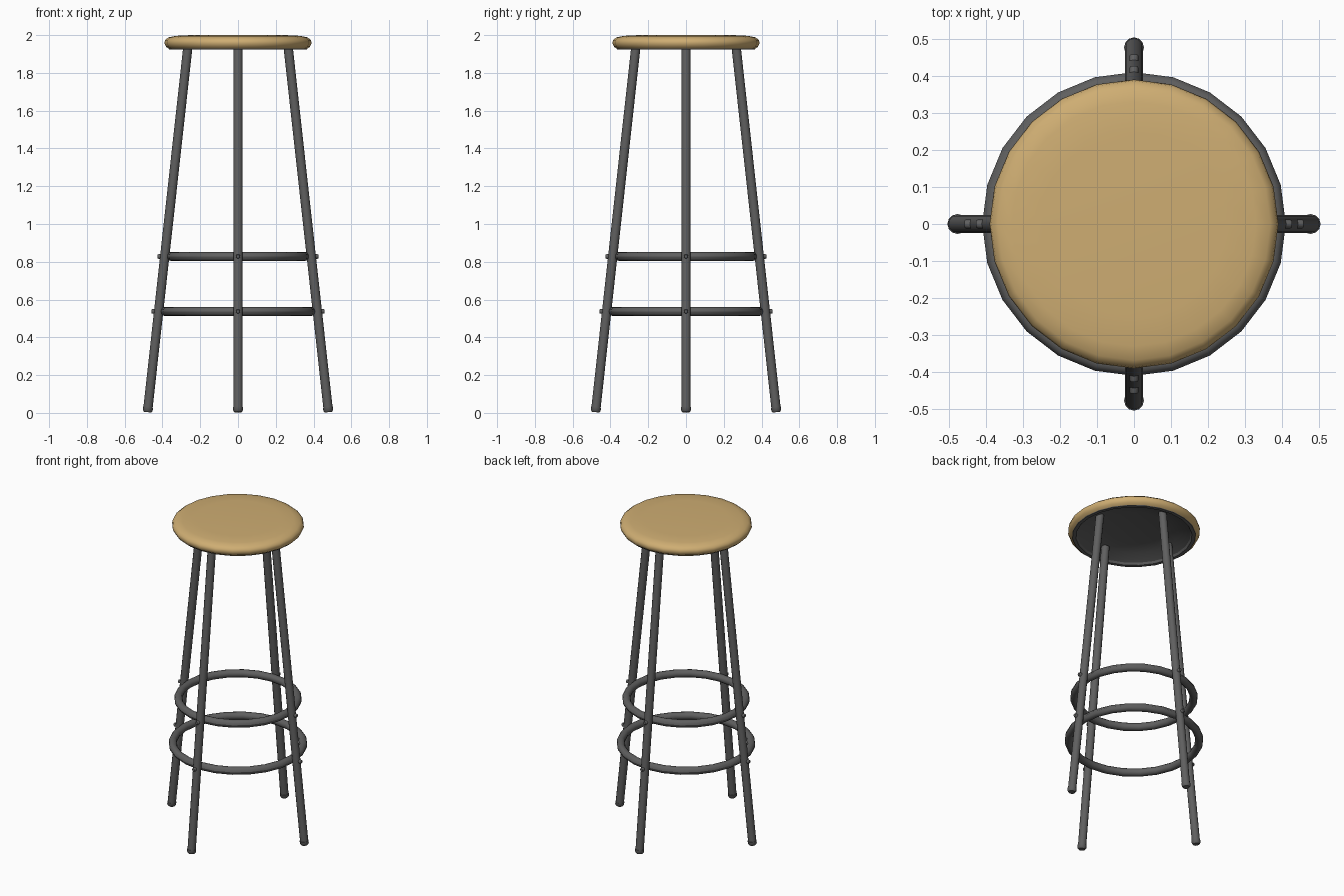
import bpy, math
from mathutils import Vector, Matrix

if "Cube" in bpy.data.objects:
    bpy.data.objects.remove(bpy.data.objects["Cube"])


def material(name, rgb):
    m = bpy.data.materials.new(name)
    m.diffuse_color = (*rgb, 1)
    m.use_nodes = True
    m.node_tree.nodes["Principled BSDF"].inputs["Base Color"].default_value = m.diffuse_color
    return m


TAN = material("tan_seat", (0.62, 0.42, 0.17))
GREY = material("dark_grey_metal", (0.115, 0.115, 0.115))


def lathe(name, profile, mat, sides, matrix=Matrix(), angle=40):
    """Spin (radius, height) points about z; zero-radius points become poles."""
    verts, rows, faces = [], [], []
    for r, z in profile:
        n = 1 if r == 0 else sides
        rows.append([len(verts) + i for i in range(n)])
        for i in range(n):
            a = 2 * math.pi * i / sides
            verts.append(matrix @ Vector((r * math.cos(a), r * math.sin(a), z)))
    for a, b in zip(rows, rows[1:]):
        for i in range(sides):
            j = (i + 1) % sides
            quad = [a[i % len(a)], a[j % len(a)], b[j % len(b)], b[i % len(b)]]
            faces.append(list(dict.fromkeys(quad)))
    me = bpy.data.meshes.new(name)
    me.from_pydata(verts, [], faces)
    me.materials.append(mat)
    ob = bpy.data.objects.new(name, me)
    bpy.context.collection.objects.link(ob)
    bpy.ops.object.select_all(action='DESELECT')
    ob.select_set(True)
    bpy.context.view_layer.objects.active = ob
    bpy.ops.object.shade_smooth_by_angle(angle=math.radians(angle))
    return ob


# Rounded seat cushion and the hollow metal pan under it
lathe("seat", [(0.362, 1.926), (0.38, 1.937), (0.39, 1.957), (0.386, 1.974),
               (0.368, 1.988), (0.33, 1.996), (0.25, 2.0), (0, 2.0)], TAN, 24)
lathe("seat_pan", [(0, 1.985), (0.18, 1.985), (0.27, 1.967), (0.335, 1.937),
                   (0.343, 1.924), (0.364, 1.924), (0.366, 1.928)], GREY, 24, angle=30)

# Two foot rings set just inside the legs
for name, radius, z in (("lower_ring", 0.386, 0.537), ("upper_ring", 0.353, 0.828)):
    loop = [(radius + 0.024 * math.cos(math.pi * i / 6), z + 0.024 * math.sin(math.pi * i / 6))
            for i in range(13)]
    lathe(name, loop, GREY, 24)

# Four splayed legs with rubber feet and bolts
bottom, top = Vector((0.479, 0, 0.004)), Vector((0.262, 0, 1.968))
axis = top - bottom
length = axis.length
lean = axis.to_track_quat('Z', 'Y').to_matrix().to_4x4()
for k, side in enumerate(("right", "back", "left", "front")):
    turn = Matrix.Rotation(k * math.pi / 2, 4, 'Z')
    place = turn @ Matrix.Translation(bottom) @ lean
    lathe(side + "_leg", [(0, 0.02), (0.0245, 0.02), (0.0245, length), (0, length)],
          GREY, 12, place)
    lathe(side + "_foot", [(0, 0), (0.019, 0), (0.026, 0.009), (0.027, 0.026), (0, 0.026)],
          GREY, 12, place)
    for level, z in (("lower", 0.537), ("upper", 0.828)):
        x = bottom.x + (z - bottom.z) * axis.x / axis.z
        out = turn @ Matrix.Translation((x, 0, z)) @ Matrix.Rotation(math.pi / 2, 4, 'Y')
        lathe(f"{side}_{level}_bolt", [(0, -0.02), (0.012, -0.02), (0.012, 0.034),
                                       (0.009, 0.038), (0, 0.038)], GREY, 8, out)
